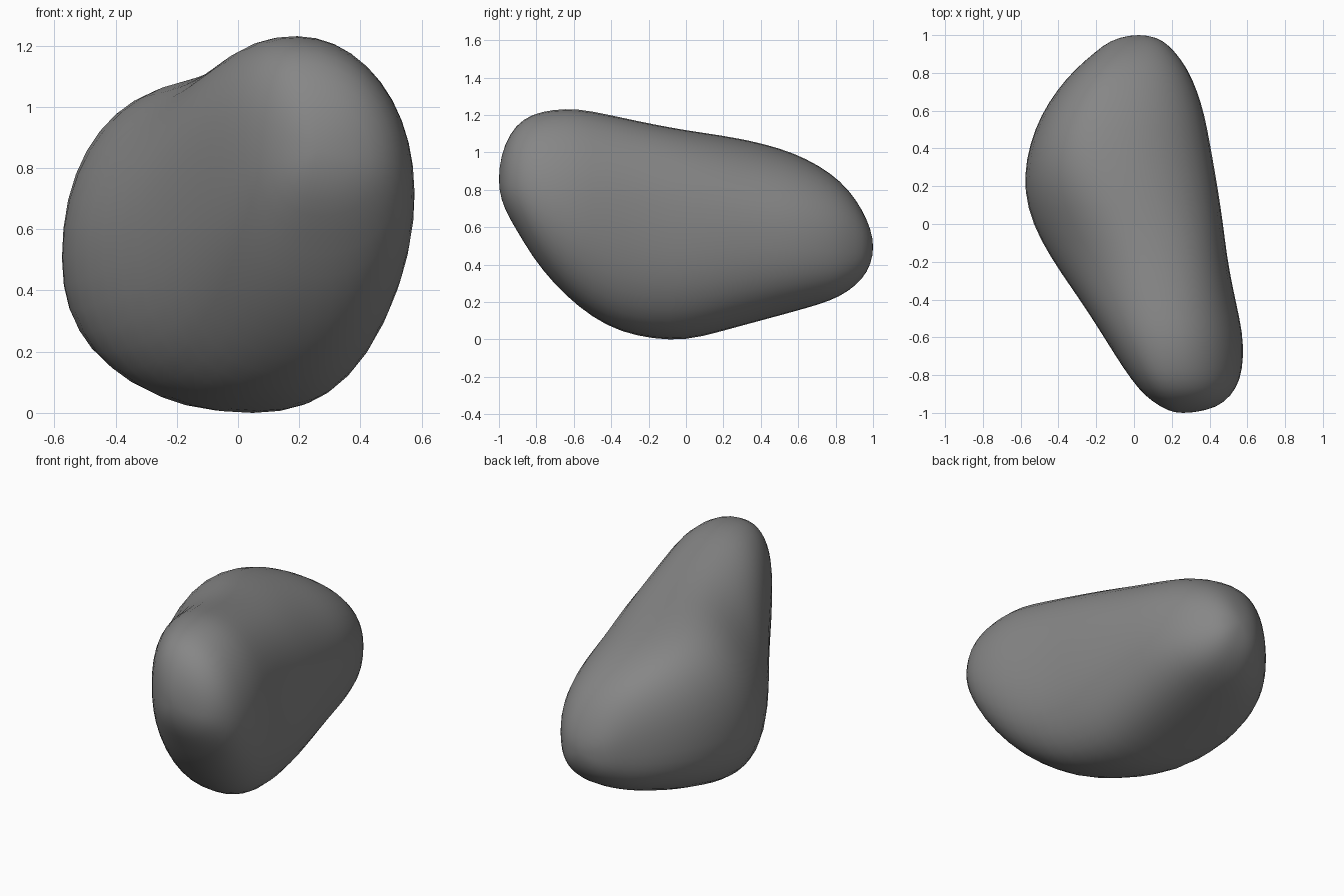
import bpy, bmesh, math

if "Cube" in bpy.data.objects:
    bpy.data.objects.remove(bpy.data.objects["Cube"])

# Cross-sections along y: y, left (x,z), right (x,z), top (x,z), bottom (x,z)
SECTIONS = [
    (-1.00, .25, .86, .25, .86, .25, .86, .25, .86),
    (-.97, .15, .86, .43, .84, .25, 1.04, .27, .71),
    (-.90, .05, .87, .52, .82, .23, 1.16, .27, .585),
    (-.80, -.03, .84, .57, .77, .21, 1.22, .26, .42),
    (-.60, -.16, .75, .58, .70, .19, 1.245, .22, .20),
    (-.40, -.29, .66, .54, .64, .13, 1.21, .15, .065),
    (-.20, -.43, .59, .50, .62, .06, 1.167, .09, .01),
    (.00, -.54, .54, .475, .61, -.01, 1.13, .03, .00),
    (.20, -.585, .51, .445, .61, -.10, 1.10, .00, .05),
    (.40, -.56, .50, .41, .60, -.16, 1.06, -.03, .105),
    (.60, -.48, .50, .37, .57, -.15, .995, -.04, .16),
    (.80, -.33, .50, .295, .54, -.08, .875, -.01, .225),
    (.90, -.215, .50, .225, .52, -.02, .765, .01, .29),
    (.97, -.12, .50, .15, .50, .02, .635, .02, .375),
    (1.00, .03, .50, .03, .50, .03, .50, .03, .50),
]
KNOTS = [math.acos(-s[0]) for s in SECTIONS]


def section_at(t):
    """Smooth (Hermite) interpolation of the section values."""
    n = len(KNOTS)
    i = max(k for k in range(n - 1) if KNOTS[k] <= t)
    h = KNOTS[i + 1] - KNOTS[i]
    u = (t - KNOTS[i]) / h

    def slope(k, c):
        a, b = max(k - 1, 0), min(k + 1, n - 1)
        return (SECTIONS[b][c] - SECTIONS[a][c]) / (KNOTS[b] - KNOTS[a])
    return [(2*u**3 - 3*u*u + 1) * SECTIONS[i][c] + (u**3 - 2*u*u + u) * h * slope(i, c)
            + (3*u*u - 2*u**3) * SECTIONS[i + 1][c] + (u**3 - u*u) * h * slope(i + 1, c)
            for c in range(1, 9)]


def fullness(y, right, upper):
    """Roundness exponent of one quadrant: (front, middle, back) blended along y."""
    f, m, b = {(True, True): (2.0, 2.5, 2.2), (False, True): (2.4, 1.75, 2.3),
               (True, False): (2.1, 2.35, 2.5), (False, False): (2.35, 2.35, 2.35)}[right, upper]
    u = min(1, abs(y + .15) / .55)
    u = u * u * (3 - 2 * u)
    return m + ((f if y < -.15 else b) - m) * u


def ring_point(v, y, a):
    """Point on a rounded outline through the four extreme points."""
    lx, lz, rx, rz, tx, tz, bx, bz = v
    c, s = math.cos(a), math.sin(a)
    sx, sz = (rx, rz) if c >= 0 else (lx, lz)
    ex, ez = (tx, tz) if s >= 0 else (bx, bz)
    p = 2 / fullness(y, c >= 0, s >= 0)
    return (ex + (sx - ex) * abs(c) ** p, sz + (ez - sz) * abs(s) ** p)


# Pebble body: lofted rings closed by a pole at each end
RINGS, SIDES = 36, 40
bm = bmesh.new()
rings = []
for r in range(1, RINGS):
    t = math.pi * r / RINGS
    y = -math.cos(t)
    vals = section_at(t)
    ring = []
    for k in range(SIDES):
        x, z = ring_point(vals, y, 2 * math.pi * k / SIDES)
        ring.append(bm.verts.new((x, y, z)))
    rings.append(ring)
front = bm.verts.new((.25, -1, .86))
back = bm.verts.new((.03, 1, .50))
for k in range(SIDES):
    j = (k + 1) % SIDES
    for a, b in zip(rings, rings[1:]):
        bm.faces.new((a[k], a[j], b[j], b[k]))
    bm.faces.new((front, rings[0][j], rings[0][k]))
    bm.faces.new((back, rings[-1][k], rings[-1][j]))

# Even out the surface slightly
for _ in range(4):
    bmesh.ops.smooth_vert(bm, verts=bm.verts[:], factor=.4,
                          use_axis_x=True, use_axis_y=False, use_axis_z=True)
bmesh.ops.recalc_face_normals(bm, faces=bm.faces[:])
for f in bm.faces:
    f.smooth = True

# Stand the stone on the ground
low = min(v.co.z for v in bm.verts)
for v in bm.verts:
    v.co.z -= low
mesh = bpy.data.meshes.new("stone")
bm.to_mesh(mesh)
bm.free()

# Dark grey stone colour
mat = bpy.data.materials.new("dark_grey")
mat.diffuse_color = (.24, .24, .24, 1)
mat.use_nodes = True
mat.node_tree.nodes["Principled BSDF"].inputs["Base Color"].default_value = mat.diffuse_color
mesh.materials.append(mat)
bpy.context.collection.objects.link(bpy.data.objects.new("stone", mesh))
